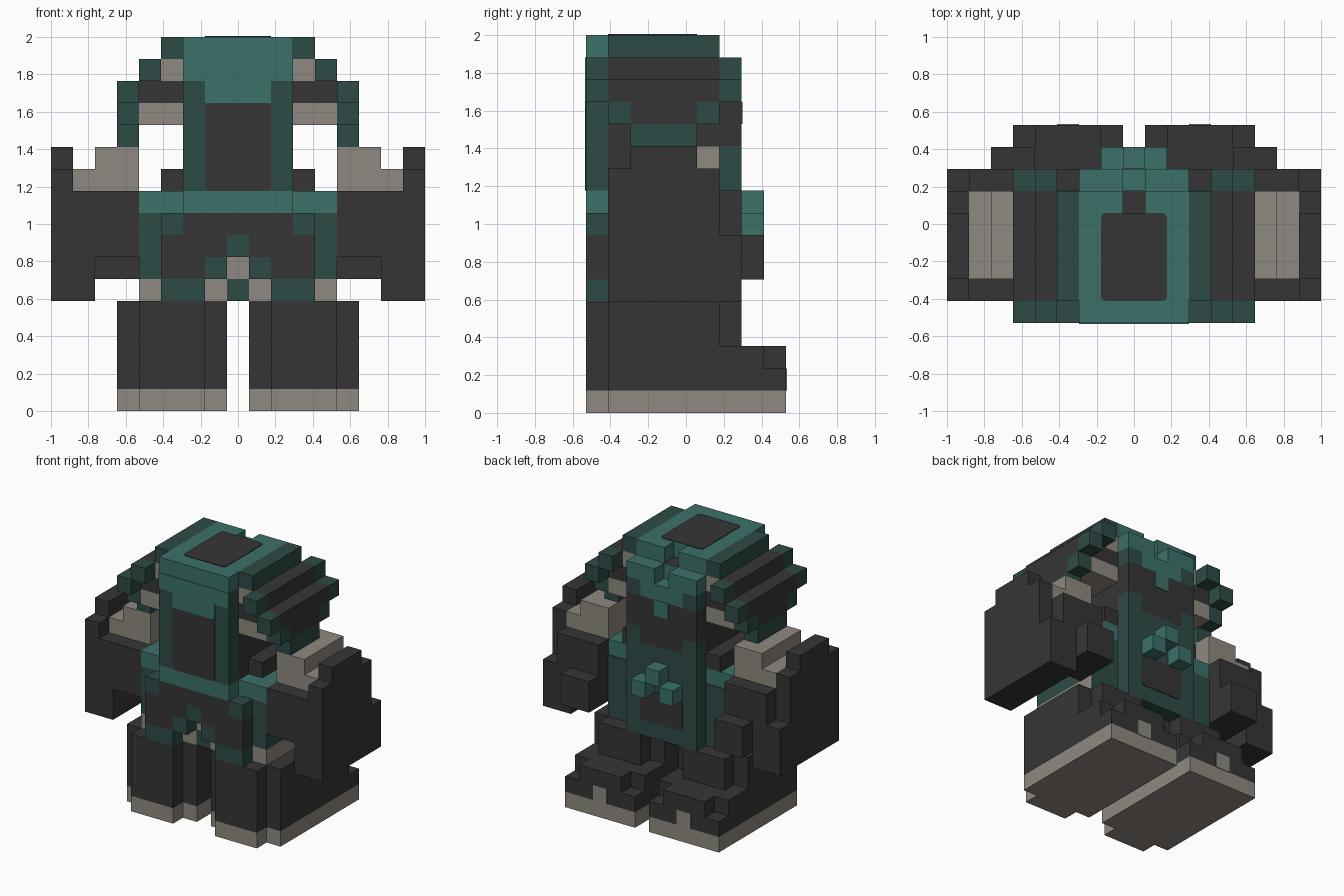
import bpy, bmesh

cube = bpy.data.objects.get("Cube")
if cube:
    bpy.data.objects.remove(cube)

U = 2 / 17      # edge of one block
T = 0.04        # thickness of painted plates, in blocks


def material(name, r, g, b):
    m = bpy.data.materials.new(name)
    m.use_nodes = True
    m.diffuse_color = (r, g, b, 1)
    bsdf = next(n for n in m.node_tree.nodes if n.type == 'BSDF_PRINCIPLED')
    bsdf.inputs["Base Color"].default_value = (r, g, b, 1)
    return m


DARK = material("charcoal", .037, .036, .037)
TEAL = material("teal", .045, .165, .144)
DEEP = material("deep_teal", .027, .07, .061)
STONE = material("warm_grey", .275, .25, .216)


def box(name, mat, x, y, z, mirror=False, round_axis=None):
    """Block spanning the given ranges; optionally mirrored, or with corners eased around an axis."""
    bm = bmesh.new()
    bmesh.ops.create_cube(bm, size=1)
    for v in bm.verts:
        for i, (lo, hi) in enumerate((x, y, z)):
            v.co[i] = (hi if v.co[i] > 0 else lo) * U
    if round_axis is not None:
        edges = [e for e in bm.edges
                 if abs((e.verts[0].co - e.verts[1].co).normalized()[round_axis]) > .9]
        bmesh.ops.bevel(bm, geom=edges, offset=.2 * U, segments=2, affect='EDGES', profile=.5)
    mesh = bpy.data.meshes.new(name)
    bm.to_mesh(mesh)
    bm.free()
    mesh.materials.append(mat)
    ob = bpy.data.objects.new(name, mesh)
    bpy.context.collection.objects.link(ob)
    if mirror:
        ob.modifiers.new("Mirror", 'MIRROR').use_mirror_merge = False
    return ob


def pair(name, mat, x, y, z):
    return box(name, mat, x, y, z, mirror=True)


def mid(w):
    return (-w, w)


BACK = (-4.5, -3.5)
BODY = (-3.5, 1.5)
FACE = (1.5, 2.5)
BACK_PLATE = (-4.5 - T, -4.5)
FACE_PLATE = (2.5, 2.5 + T)

# Feet: sole, toe and leg, each with stepped corners
for part, mat, z, y_end in (("sole", STONE, (0, 1), 4.5), ("foot", DARK, (1, 2), 4.5),
                            ("instep", DARK, (2, 3), 3.5), ("leg", DARK, (3, 5), 1.5)):
    pair(part, mat, (.5, 5.5), (-3.5, y_end), z)
    pair(part + "_heel", mat, (1.5, 4.5), BACK, z)
pair("toe_cap", DARK, (1.5, 4.5), (3.5, 4.5), (2, 3))
pair("shin", DARK, (1.5, 4.5), FACE, (3, 5))
pair("toe_mark", STONE, (2.5, 3.5), (4.5, 4.5 + T), (1, 2))

# Torso core and belt
box("torso", DARK, mid(3.5), BODY, (5, 9))
pair("torso_side", DEEP, (3.5, 4.5), BODY, (6, 9))
pair("torso_side_hem", STONE, (3.5, 4.5), BODY, (5, 6))
pair("torso_front_side", DEEP, (2.5, 4.5), (1.5, 1.5 + T), (5, 9))
box("belt", TEAL, mid(4.5), BODY, (9, 10))
box("belt_back", TEAL, mid(2.5), BACK, (9, 10))
pair("collar_bar", DARK, (2.5, 3.5), (-2.5, 1.5), (10, 11))

# Back skirt with a notched hem
box("skirt_top", DARK, mid(2.5), BACK, (8, 9))
pair("skirt_top_corner", DEEP, (2.5, 3.5), BACK, (8, 9))
pair("skirt_mid", DARK, (.5, 3.5), BACK, (7, 8))
box("skirt_notch_top", DEEP, mid(.5), BACK, (7, 8))
pair("skirt_low", DARK, (1.5, 3.5), BACK, (6, 7))
pair("skirt_notch_side", DEEP, (.5, 1.5), BACK, (6, 7))
pair("skirt_hem", DEEP, (1.5, 3.5), BACK, (5, 6))
box("notch_lining", STONE, mid(.5), (-3.5 - T, -3.5), (6, 7))
pair("notch_lining_side", STONE, (.5, 1.5), (-3.5 - T, -3.5), (5, 6))
box("notch_lining_low", DEEP, mid(.5), (-3.5 - T, -3.5), (5, 6))

# Chest front, apron panel and buckle
box("chest", DEEP, mid(2.5), FACE, (5, 10))
box("apron_panel", DARK, mid(1.5), FACE_PLATE, (6, 8), round_axis=1)
box("buckle", TEAL, mid(.5), (2.5, 3.5), (9, 10))
pair("buckle_knob", TEAL, (.5, 1.5), (2.5, 3.5), (8, 9))

# Arms, hands and shoulders
pair("arm_outer", DARK, (6.5, 8.5), (-3.5, 2.5), (5, 8))
pair("arm_inner", DARK, (4.5, 6.5), (-3.5, 2.5), (7, 8))
pair("arm_upper", DARK, (4.5, 8.5), BODY, (8, 10))
pair("arm_upper_front", DARK, (4.5, 7.5), FACE, (8, 10))
pair("hand", DARK, (4.5, 6.5), (.5, 2.5), (6, 7))
pair("hand_front", DARK, (4.5, 6.5), (2.5, 3.5), (6, 8))
pair("arm_guard", DARK, (7.5, 8.5), BODY, (10, 11))
pair("arm_guard_top", DARK, (7.5, 8.5), (-2.5, .5), (11, 12))
pair("shoulder", STONE, (4.5, 7.5), (-2.5, 1.5), (10, 11))
pair("shoulder_top", STONE, (4.5, 6.5), (-2.5, 1.5), (11, 12))

# Head core and crown
box("head", DARK, mid(2.5), BODY, (10, 16))
box("crown", TEAL, mid(2.5), (-4.5, .5), (16, 17))
pair("crown_front", TEAL, (.5, 2.5), (.5, 1.5), (16, 17))
pair("crown_edge", DEEP, (2.5, 3.5), BODY, (16, 17))
box("crown_panel", DARK, mid(1.5), (-3.5, .5), (17, 17 + T), round_axis=2)

# Back of the head
box("head_back", DEEP, mid(2.5), BACK, (10, 16))
box("back_band", TEAL, mid(2.5), BACK_PLATE, (15, 16))
box("back_band_low", TEAL, mid(1.5), BACK_PLATE, (14, 15))
box("back_panel", DARK, mid(1.5), BACK_PLATE, (10, 14), round_axis=1)

# Face with brow, centre drip and cheeks
pair("brow", TEAL, (.5, 2.5), FACE, (15, 16))
box("brow_notch", TEAL, mid(.5), (1.5, 1.5 + T), (15, 16))
box("brow_low", TEAL, mid(1.5), FACE, (14, 15))
pair("temple", DEEP, (1.5, 2.5), FACE, (14, 15))
box("face", DARK, mid(2.5), FACE, (12, 14))
box("face_drip", TEAL, mid(.5), FACE_PLATE, (13, 14))
box("mouth", DARK, mid(1.5), FACE, (11, 12))
box("chin", DEEP, mid(1.5), FACE, (10, 11))
pair("cheek", DEEP, (1.5, 2.5), FACE, (10, 12))

# Stepped side ribs with end caps, lining and hanging flap
for x0, z0 in ((3.5, 15), (4.5, 14)):
    x, z = (x0, x0 + 1), (z0, z0 + 1)
    pair("rib", DARK, x, BODY, z)
    pair("rib_cap_back", DEEP, x, BACK, z)
    pair("rib_cap_front", DEEP, x, FACE, z)
pair("lining_upper", STONE, (2.5, 3.5), BODY, (15, 16))
pair("lining_middle", DARK, (2.5, 4.5), BODY, (14, 15))
pair("lining_lower", STONE, (2.5, 4.5), BODY, (13, 14))
pair("flap", DARK, (4.5, 5.5), (-2.5, .5), (13, 14))
pair("flap_edge_back", DEEP, (4.5, 5.5), (-3.5, -2.5), (13, 14))
pair("flap_edge_front", DEEP, (4.5, 5.5), (.5, 1.5), (13, 14))
pair("flap_hem", DEEP, (4.5, 5.5), (-2.5, .5), (12, 13))
